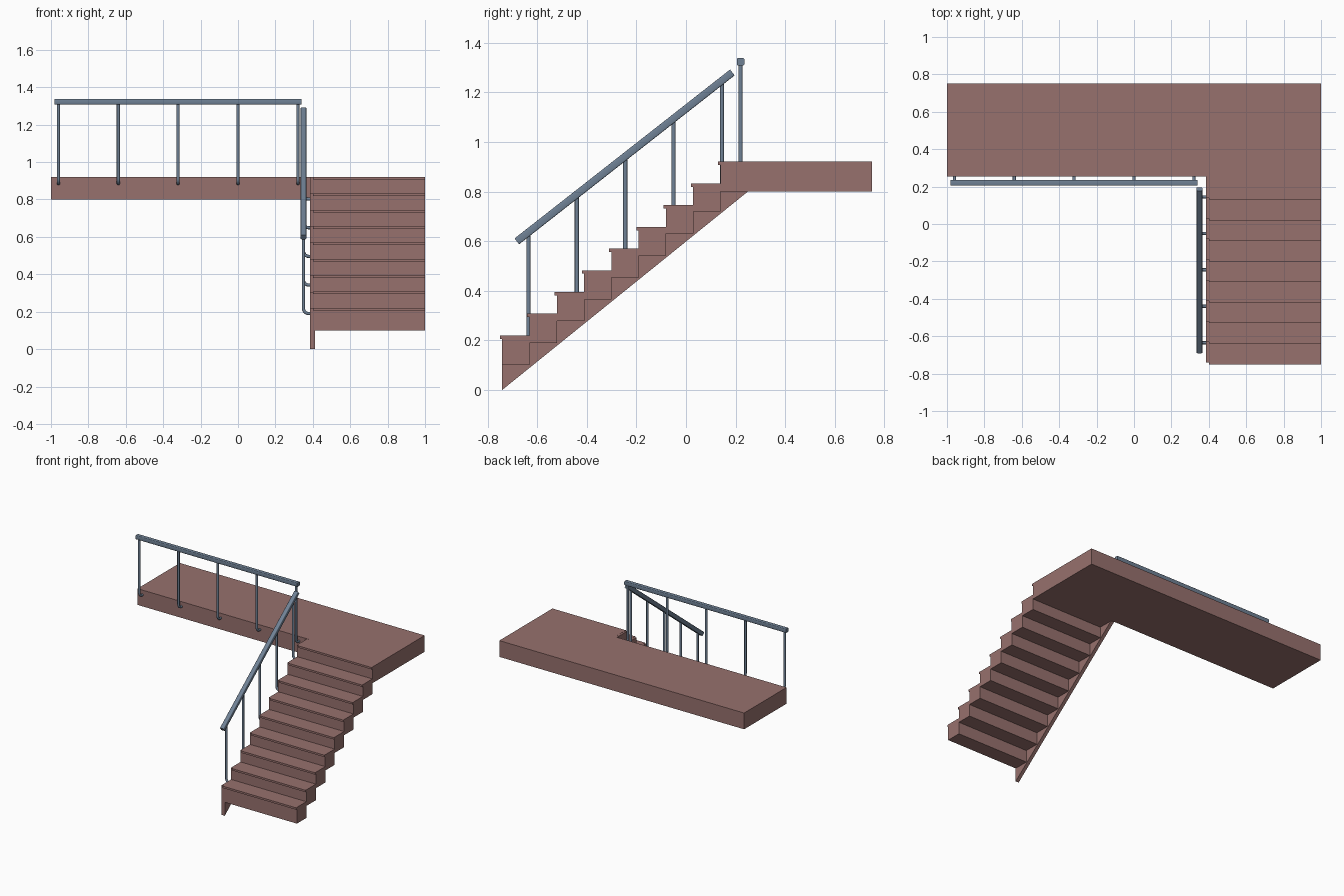
import bpy, bmesh, math
from mathutils import Vector

if "Cube" in bpy.data.objects:
    bpy.data.objects.remove(bpy.data.objects["Cube"])


def material(name, color):
    m = bpy.data.materials.new(name)
    m.diffuse_color = (*color, 1)
    m.use_nodes = True
    m.node_tree.nodes["Principled BSDF"].inputs["Base Color"].default_value = m.diffuse_color
    return m


RED = material("red_brown", (0.31, 0.165, 0.155))
STEEL = material("blue_grey", (0.16, 0.22, 0.30))


def finish(name, bm, mat, smooth=False):
    bmesh.ops.recalc_face_normals(bm, faces=bm.faces)
    me = bpy.data.meshes.new(name)
    bm.to_mesh(me)
    bm.free()
    me.materials.append(mat)
    ob = bpy.data.objects.new(name, me)
    bpy.context.collection.objects.link(ob)
    if smooth:
        bpy.ops.object.select_all(action='DESELECT')
        ob.select_set(True)
        bpy.context.view_layer.objects.active = ob
        bpy.ops.object.shade_smooth_by_angle(angle=math.radians(50))
    return ob


def extrude_x(name, profile, x0, x1):
    """Extrude a (y, z) outline from x0 to x1."""
    bm = bmesh.new()
    face = bm.faces.new([bm.verts.new((x0, y, z)) for y, z in profile])
    new = bmesh.ops.extrude_face_region(bm, geom=[face])["geom"]
    bmesh.ops.translate(bm, vec=(x1 - x0, 0, 0),
                        verts=[v for v in new if isinstance(v, bmesh.types.BMVert)])
    return finish(name, bm, RED)


def sweep(name, path, section, side):
    """Sweep a closed section along a planar path; side is the plane normal."""
    bm = bmesh.new()
    path, side, rings = [Vector(p) for p in path], Vector(side), []
    for i, p in enumerate(path):
        t = (path[min(i + 1, len(path) - 1)] - path[max(i - 1, 0)]).normalized()
        up = t.cross(side)
        rings.append([bm.verts.new(p + side * a + up * b) for a, b in section])
    n = len(section)
    for r, s in zip(rings, rings[1:]):
        for k in range(n):
            bm.faces.new((r[k], r[(k + 1) % n], s[(k + 1) % n], s[k]))
    bm.faces.new(rings[0])
    bm.faces.new(rings[-1])
    return finish(name, bm, STEEL, True)


def rounded_square(h, r, seg=3):
    pts = []
    for q, (sx, sy) in enumerate([(1, 1), (-1, 1), (-1, -1), (1, -1)]):
        for k in range(seg + 1):
            a = math.pi / 2 * (q + k / seg)
            pts.append((sx * (h - r) + r * math.cos(a), sy * (h - r) + r * math.sin(a)))
    return pts


ROUND = [(0.0085 * math.cos(math.tau * k / 12), 0.0085 * math.sin(math.tau * k / 12))
         for k in range(12)]
RAIL = rounded_square(0.015, 0.005)


def post(name, x, y, z_foot, z_top, out):
    """Upright with an elbow at the foot turning toward direction out."""
    out, r = Vector(out), 0.028
    base = Vector((x, y, z_foot))
    path = [Vector((x, y, z_top))]
    for k in range(7):
        a = math.pi / 2 * k / 6
        path.append(base + out * r * (1 - math.cos(a)) + Vector((0, 0, r * (1 - math.sin(a)))))
    path.append(base + out * 0.045)
    sweep(name, path, ROUND, out.cross(Vector((0, 0, 1))))


# Landing slab
extrude_x("landing", [(0.255, 0.80), (0.75, 0.80), (0.75, 0.92), (0.255, 0.92)], -1, 1)

# Folded stair flight with nosings
RUN, RISE, N = 0.11, 0.0875, 9
steps, string = [], []
for i in range(N):
    y, z = -0.75 + RUN * i, 0.22 + RISE * i
    low = 0.10 if i == 0 else z - RISE
    steps += [(y + 0.009, low), (y + 0.009, z - 0.014), (y, z - 0.014), (y, z)]
    string += [(y + 0.009, 0 if i == 0 else low - 0.001), (y + 0.009, z - 0.001)]
steps += [(0.255, 0.92), (0.255, 0.80), (0.14, 0.80)]
for i in reversed(range(N - 1)):
    z = 0.10 + 0.0885 * i
    steps.append((-0.63 + RUN * i, z))
    if i:
        steps.append((-0.63 + RUN * (i - 1), z))
extrude_x("stair_steps", steps, 0.40, 1)

# Side stringer with sloping underside
extrude_x("stringer", string + [(0.256, 0.919), (0.256, 0.805)], 0.385, 0.411)

# Landing handrail and posts
sweep("landing_handrail", [(-0.98, 0.22, 1.323), (0.34, 0.22, 1.323)], RAIL, (0, 1, 0))
for i in range(5):
    post(f"landing_post_{i + 1}", -0.96 + 0.32 * i, 0.22, 0.885, 1.32, (0, 1, 0))

# Stair handrail and posts
a, b = Vector((0.35, -0.682, 0.599)), Vector((0.35, 0.187, 1.28))
sweep("stair_handrail", [a, b], RAIL, (1, 0, 0))
for i in range(5):
    y = -0.635 + 0.195 * i
    top = a.z + (y - a.y) * (b.z - a.z) / (b.y - a.y)
    post(f"stair_post_{i + 1}", 0.35, y, 0.19 + 0.153 * i, top, (1, 0, 0))
